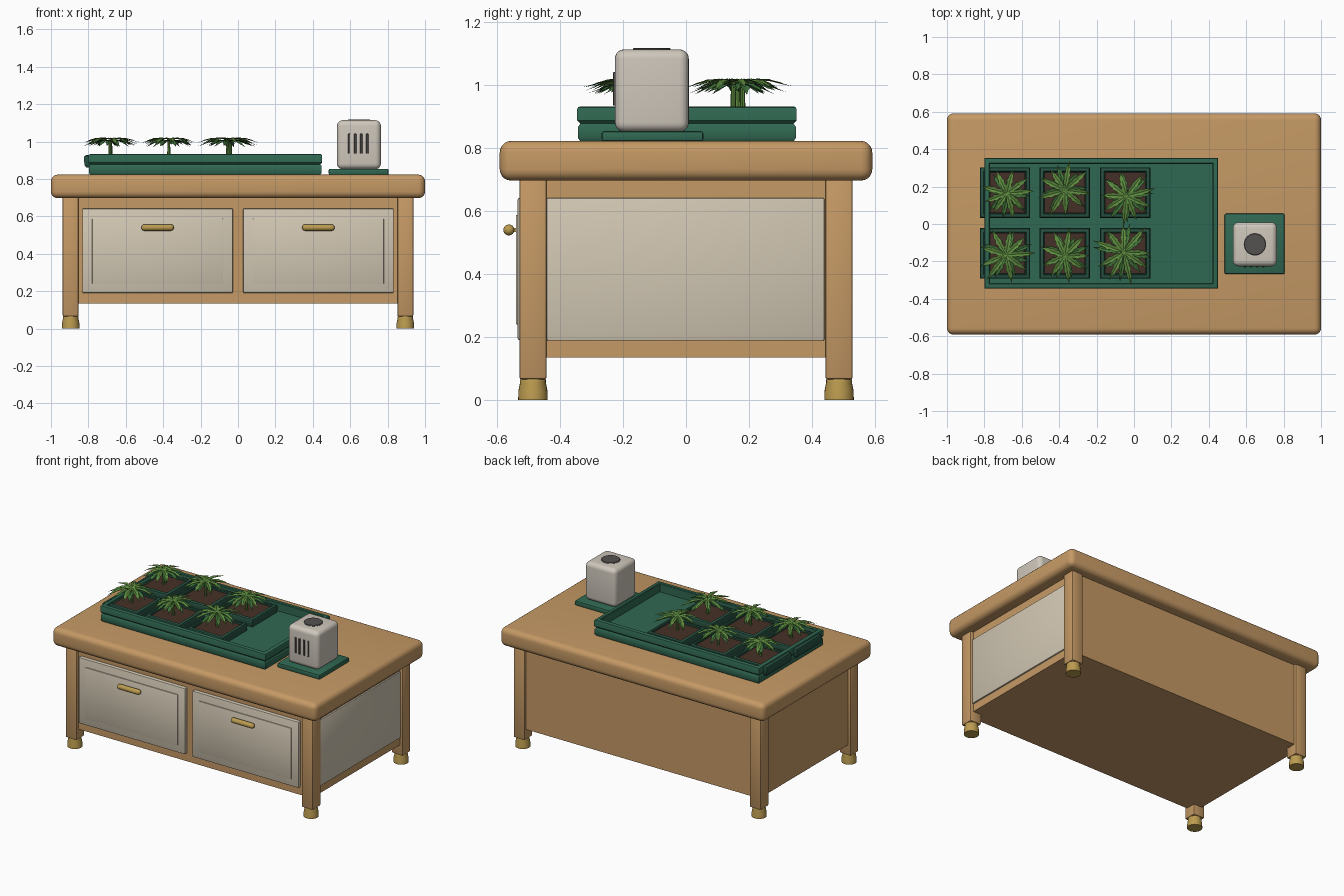
import bpy, bmesh, math, random
from mathutils import Vector, Matrix

if "Cube" in bpy.data.objects:
    bpy.data.objects.remove(bpy.data.objects["Cube"])
random.seed(4)


def material(name, r, g, b):
    m = bpy.data.materials.new(name)
    m.diffuse_color = (r, g, b, 1)
    m.use_nodes = True
    m.node_tree.nodes["Principled BSDF"].inputs["Base Color"].default_value = m.diffuse_color
    return m


WOOD = material("wood", 0.56, 0.32, 0.13)
CREAM = material("cream", 0.64, 0.57, 0.45)
BRASS = material("brass", 0.50, 0.33, 0.08)
GREEN = material("tray_green", 0.03, 0.14, 0.085)
POT = material("pot_green", 0.02, 0.085, 0.055)
SOIL = material("soil", 0.06, 0.03, 0.02)
LEAF = material("leaf", 0.11, 0.26, 0.05)
DARK_LEAF = material("dark_leaf", 0.05, 0.17, 0.04)
SHELL = material("shell", 0.62, 0.57, 0.50)
DARK = material("dark_grey", 0.09, 0.085, 0.08)


def finish(name, bm, mat, smooth=True):
    me = bpy.data.meshes.new(name)
    bmesh.ops.recalc_face_normals(bm, faces=bm.faces)
    bm.to_mesh(me)
    bm.free()
    ob = bpy.data.objects.new(name, me)
    bpy.context.collection.objects.link(ob)
    me.materials.append(mat)
    if smooth:
        bpy.context.view_layer.objects.active = ob
        ob.select_set(True)
        bpy.ops.object.shade_smooth_by_angle(angle=math.radians(35))
        ob.select_set(False)
    return ob


def box(name, x, y, z, mat, bevel=0.0, segs=3):
    """Box from (min, max) ranges with an optional rounded edge."""
    bm = bmesh.new()
    size = [r[1] - r[0] for r in (x, y, z)]
    mid = [(r[0] + r[1]) / 2 for r in (x, y, z)]
    bmesh.ops.create_cube(bm, size=1, matrix=Matrix.Translation(mid) @ Matrix.Diagonal((*size, 1)))
    if bevel:
        bmesh.ops.bevel(bm, geom=bm.edges[:], offset=bevel, segments=segs, profile=0.5, affect='EDGES')
    return finish(name, bm, mat)


def lathe(name, profile, mat, matrix, n=24):
    """Spin (radius, height) points about local z."""
    bm = bmesh.new()
    rings = [[bm.verts.new((r * math.cos(2 * math.pi * i / n), r * math.sin(2 * math.pi * i / n), h))
              for i in range(n)] for r, h in profile]
    for a, b in zip(rings, rings[1:]):
        for i in range(n):
            bm.faces.new((a[i], a[(i + 1) % n], b[(i + 1) % n], b[i]))
    bm.faces.new(rings[0])
    bm.faces.new(rings[-1])
    bm.transform(matrix)
    return finish(name, bm, mat)


def open_box(name, x, y, z, wall, floor, mat, bevel, groove=None):
    """Open-topped container: box with inset and sunken top, optional dent around the outside."""
    bm = bmesh.new()
    cx, cy = sum(x) / 2, sum(y) / 2
    hx, hy = (x[1] - x[0]) / 2, (y[1] - y[0]) / 2
    prof = [(bevel, z[0]), (0.003, z[0] + bevel)]
    if groove:
        prof += [(0.003, groove - bevel), (bevel, groove), (0, groove + bevel)]
    prof += [(0, z[1] - bevel), (bevel * 0.3, z[1] - bevel * 0.3), (bevel, z[1]),
             (wall - 0.004, z[1]), (wall, z[1] - 0.004), (wall, floor)]
    rings = [[bm.verts.new((cx + sx * (hx - d), cy + sy * (hy - d), h))
              for sx, sy in ((-1, -1), (1, -1), (1, 1), (-1, 1))] for d, h in prof]
    for a, b in zip(rings, rings[1:]):
        for i in range(4):
            bm.faces.new((a[i], a[(i + 1) % 4], b[(i + 1) % 4], b[i]))
    bm.faces.new(rings[0])
    bm.faces.new(rings[-1])
    return finish(name, bm, mat)


# Table top and cabinet body
box("table_top", (-1, 1), (-0.592, 0.592), (0.697, 0.823), WOOD, 0.036, 5)
box("cabinet_body", (-0.915, 0.915), (-0.51, 0.515), (0.135, 0.71), WOOD)
box("right_side_panel", (0.90, 0.925), (-0.443, 0.44), (0.188, 0.642), CREAM, 0.005, 2)

# Legs with brass feet
for sx, side in ((-1, "left"), (1, "right")):
    for sy, end in ((-1, "front"), (1, "back")):
        xs = sorted((sx * 0.852, sx * 0.937))
        ys = sorted((sy * 0.443, sy * 0.53))
        box(f"{end}_{side}_leg", xs, ys, (0.065, 0.705), WOOD, 0.008, 2)
        lathe(f"{end}_{side}_foot",
              [(0.047, 0), (0.046, 0.03), (0.041, 0.055), (0.041, 0.064), (0.037, 0.07)], BRASS,
              Matrix.Translation((sx * 0.8945, sy * 0.4865, 0)))

# Drawers with raised panels and capsule handles
for sx, side in ((-1, "left"), (1, "right")):
    cx = sx * 0.43
    box(f"{side}_drawer_front", (cx - 0.402, cx + 0.402), (-0.535, -0.50), (0.19, 0.642), CREAM, 0.006, 2)
    box(f"{side}_drawer_panel", (cx - 0.35, cx + 0.35), (-0.541, -0.53), (0.24, 0.588), CREAM, 0.003, 2)
    cap = [(0.017 * math.sin(t * math.pi / 10) + 0.0005, -0.07 - 0.017 * math.cos(t * math.pi / 10))
           for t in range(6)]
    cap += [(r, -h) for r, h in reversed(cap)]
    lathe(f"{side}_drawer_handle", cap, BRASS,
          Matrix.Translation((cx, -0.563, 0.54)) @ Matrix.Rotation(math.pi / 2, 4, 'Y'), 16)
    for dx in (-0.05, 0.05):
        box(f"{side}_handle_post", (cx + dx - 0.006, cx + dx + 0.006), (-0.56, -0.53), (0.534, 0.546), BRASS)

# Planting tray
open_box("planting_tray", (-0.80, 0.45), (-0.346, 0.352), (0.822, 0.933), 0.03, 0.875, GREEN, 0.01, 0.878)


def leaf(bm, base, yaw, length, width, lift, droop):
    """Folded, serrated leaf that arches outwards."""
    outline = ((0, 0.15), (0.15, 0.45), (0.3, 0.85), (0.38, 0.7), (0.52, 1.0), (0.6, 0.7),
               (0.74, 0.7), (0.8, 0.4), (1, 0.02))
    rot = Matrix.Rotation(yaw, 4, 'Z')
    rows = []
    for t, w in outline:
        z = lift * math.sin(math.pi * min(1, t * 1.2)) - droop * t * t
        rows.append([bm.verts.new(base + rot @ Vector((t * length, s * w * width / 2, z + abs(s) * 0.006 * w)))
                     for s in (-1, 0, 1)])
    for a, b in zip(rows, rows[1:]):
        for i in (0, 1):
            bm.faces.new((a[i], b[i], b[i + 1], a[i + 1]))


# Pots with soil, stem and two whorls of leaves
plants = ((-0.69, 0.168, -0.68, 0.165, 0.14), (-0.37, 0.168, -0.37, 0.18, 0.15), (-0.047, 0.168, -0.04, 0.15, 0.155),
          (-0.69, -0.157, -0.685, -0.165, 0.16), (-0.37, -0.157, -0.37, -0.17, 0.145),
          (-0.047, -0.157, -0.055, -0.15, 0.17))
for k, (px, py, sx, sy, rad) in enumerate(plants, 1):
    open_box(f"pot_{k}", (px - 0.134, px + 0.134), (py - 0.135, py + 0.135), (0.862, 0.927), 0.024, 0.90, POT, 0.012)
    box(f"soil_{k}", (px - 0.108, px + 0.108), (py - 0.108, py + 0.108), (0.89, 0.915), SOIL)
    lathe(f"stem_{k}", [(0.009, 0), (0.007, 0.1)], LEAF, Matrix.Translation((sx, sy, 0.91)), 8)
    for label, n, z, scale, mat in (("upper", 9, 1.012, 1.0, LEAF), ("lower", 8, 1.0, 0.92, DARK_LEAF)):
        bm = bmesh.new()
        turn = random.uniform(0, 6)
        for i in range(n):
            leaf(bm, Vector((sx, sy, z)), turn + 2 * math.pi * i / n + random.uniform(-0.12, 0.12),
                 rad * scale * random.uniform(0.85, 1.08), 0.036, 0.006, random.uniform(0.015, 0.03))
        finish(f"{label}_leaves_{k}", bm, mat, False)

# Small appliance on its mat
box("appliance_mat", (0.485, 0.805), (-0.268, 0.055), (0.822, 0.854), GREEN, 0.007, 2)
box("appliance_body", (0.529, 0.764), (-0.226, 0.009), (0.852, 1.114), SHELL, 0.03, 5)
for i in range(4):
    x = 0.594 + i * 0.0325
    box(f"front_vent_{i + 1}", (x - 0.006, x + 0.006), (-0.232, -0.21), (0.935, 1.042), DARK, 0.002, 1)
lathe("top_vent", [(0.06, 0), (0.06, 0.006), (0.056, 0.009), (0.03, 0.009)], DARK,
      Matrix.Translation((0.6465, -0.1085, 1.11)), 32)
